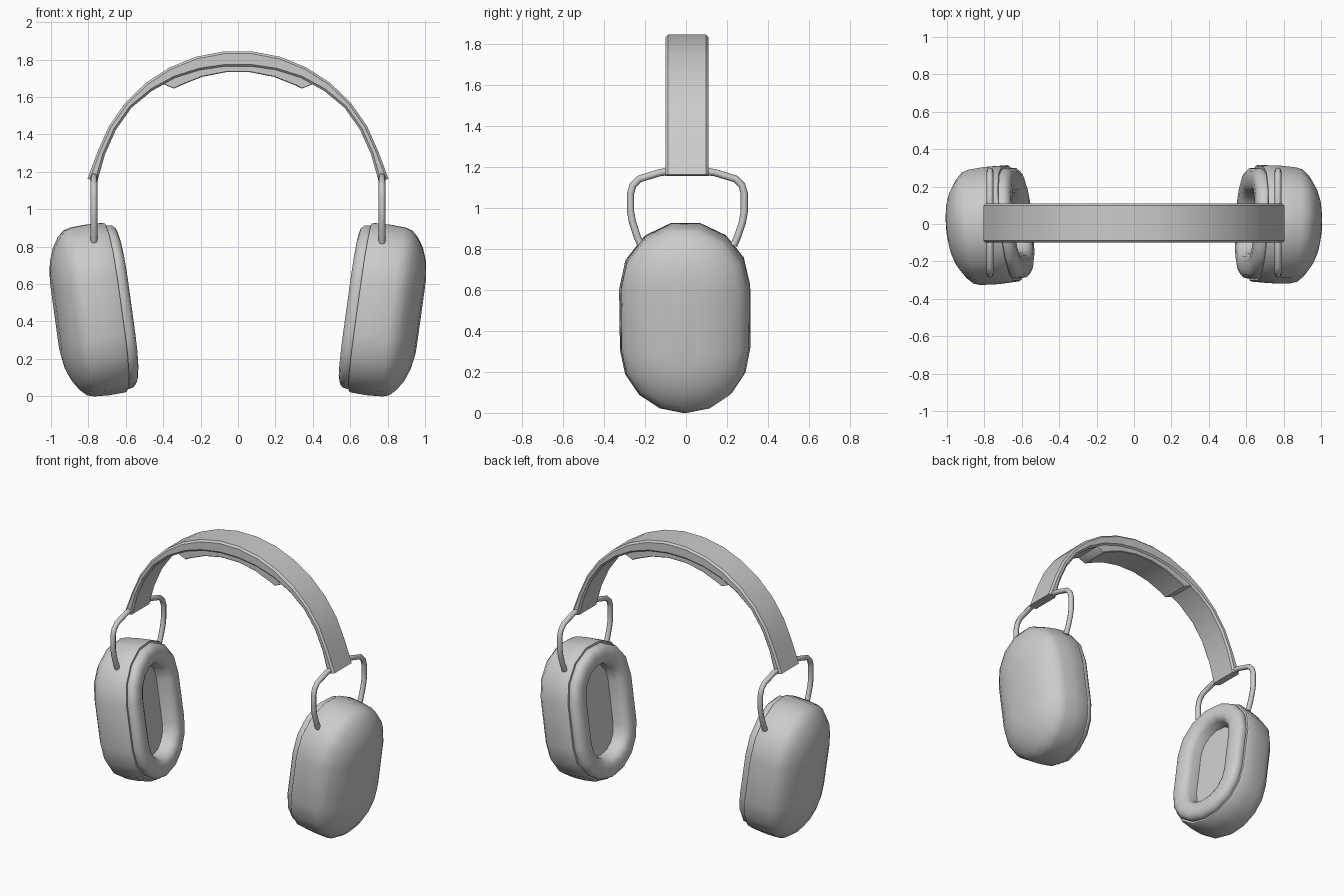
import bpy, bmesh
from math import sin, cos, pi, radians
from mathutils import Matrix, Vector

cube = bpy.data.objects.get("Cube")
if cube:
    bpy.data.objects.remove(cube)

GREY = (0.6, 0.6, 0.6, 1)
grey = bpy.data.materials.new("plain_grey")
grey.use_nodes = True
grey.diffuse_color = GREY
grey.node_tree.nodes["Principled BSDF"].inputs["Base Color"].default_value = GREY


def finish(obj, angle=40):
    bpy.ops.object.select_all(action='DESELECT')
    obj.select_set(True)
    bpy.context.view_layer.objects.active = obj
    bpy.ops.object.shade_smooth_by_angle(angle=radians(angle))


def loft(name, rings, cap_start=True, cap_end=True, matrix=Matrix(), angle=40):
    """Skin a list of closed rings of points into one mesh object."""
    bm = bmesh.new()
    loops = [[bm.verts.new(matrix @ Vector(p)) for p in ring] for ring in rings]
    n = len(loops[0])
    for a, b in zip(loops, loops[1:]):
        for i in range(n):
            j = (i + 1) % n
            bm.faces.new((a[i], a[j], b[j], b[i]))
    if cap_start:
        bm.faces.new(loops[0][::-1])
    if cap_end:
        bm.faces.new(loops[-1])
    bmesh.ops.recalc_face_normals(bm, faces=bm.faces)
    mesh = bpy.data.meshes.new(name)
    bm.to_mesh(mesh)
    bm.free()
    mesh.materials.append(grey)
    obj = bpy.data.objects.new(name, mesh)
    bpy.context.collection.objects.link(obj)
    finish(obj, angle)
    return obj


def stadium(depth, r, half=0.149):
    """Upright rounded outline, seven sides over the top and eight below."""
    top = [pi * i / 7 for i in range(8)]
    low = [pi + pi * i / 8 for i in range(9)]
    return ([(depth, r * cos(a), half + r * sin(a)) for a in top] +
            [(depth, r * cos(a), -half + r * sin(a)) for a in low])


# Cup and cushion profiles: (depth outward, outline radius)
SHELL = [(0.0, 0.2), (0.0, 0.306), (0.01, 0.312), (0.1, 0.315), (0.18, 0.31),
         (0.215, 0.3), (0.25, 0.268), (0.285, 0.215), (0.31, 0.15), (0.324, 0.07)]
CUSHION = [(0.01, 0.29), (-0.012, 0.296), (-0.035, 0.292), (-0.052, 0.275),
           (-0.06, 0.25), (-0.06, 0.205), (-0.048, 0.178), (-0.02, 0.162), (0.04, 0.155)]


def band_ring(a, outer, thick, width, bevel):
    """Chamfered rectangular section of the headband at angle a from the top."""
    h, b, inner = width / 2, bevel, outer - thick
    section = [(outer, b - h), (outer, h - b), (outer - b, h), (inner + b, h),
               (inner, h - b), (inner, b - h), (inner + b, -h), (outer - b, -h)]
    return [(r * sin(a), y + 0.005, 1.055 + r * cos(a)) for r, y in section]


# Headband, thicker over the head and slightly flared at the ends
rings = []
for i in range(16):
    deg = -82.5 + 11 * i
    t = abs(deg)
    flare = 0.02 if t > 80 else 0
    thick = 0.055 if flare else max(0.042, 0.082 - max(0, t - 10) * 0.001)
    rings.append(band_ring(radians(deg), 0.792 + flare, thick, 0.21, 0.012))
loft("headband", rings)

# Cushion under the crown of the headband
rings = []
for deg in (-33, -30, -27.5, -16.5, -5.5, 5.5, 16.5, 27.5, 30, 33):
    depth = 0.01 if abs(deg) == 33 else 0.06
    rings.append(band_ring(radians(deg), 0.74, depth, 0.19, 0.004))
loft("headband_cushion", rings)

# Ear cups, cushions and wire yokes on both sides
HALF_WIRE = [(0.225, 0.815), (0.245, 0.86), (0.268, 0.93), (0.277, 0.98), (0.277, 1.07),
             (0.265, 1.11), (0.235, 1.14), (0.13, 1.172), (0.1, 1.174)]
for side, label, yaw in ((1, "left", -3), (-1, "right", 6)):
    place = (Matrix.Translation((side * 0.655, 0.003, 0.478)) @ Matrix.Rotation(radians(yaw), 4, 'Z')
             @ Matrix.Diagonal((side, 1, 1, 1)) @ Matrix.Rotation(radians(7.9), 4, 'Y'))
    loft(label + "_ear_cup", [stadium(d, r) for d, r in SHELL], cap_start=False, matrix=place)
    loft(label + "_ear_cushion", [stadium(d, r) for d, r in CUSHION], cap_start=False, matrix=place)

    curve = bpy.data.curves.new(label + "_yoke", 'CURVE')
    curve.dimensions = '3D'
    curve.bevel_depth = 0.0175
    curve.bevel_resolution = 2
    curve.use_fill_caps = True
    path = [(-y, z) for y, z in HALF_WIRE] + HALF_WIRE[::-1]
    line = curve.splines.new('POLY')
    line.points.add(len(path) - 1)
    for point, (y, z) in zip(line.points, path):
        point.co = (side * 0.77, y + 0.007, z, 1)
    curve.materials.append(grey)
    yoke = bpy.data.objects.new(label + "_yoke", curve)
    bpy.context.collection.objects.link(yoke)
    bpy.ops.object.select_all(action='DESELECT')
    yoke.select_set(True)
    bpy.context.view_layer.objects.active = yoke
    bpy.ops.object.convert(target='MESH')
    finish(bpy.context.object, 50)
